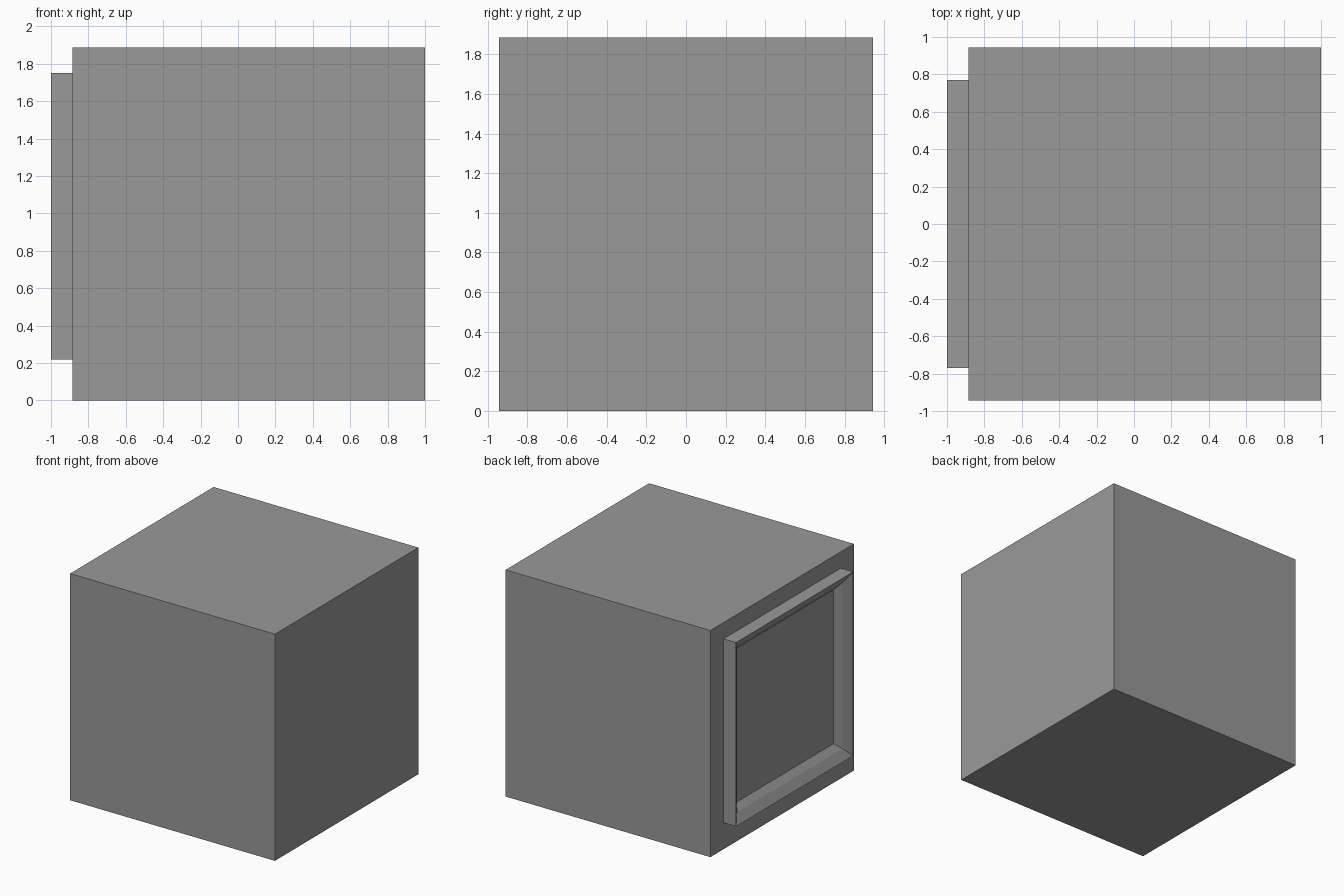
import bpy
import bmesh
from mathutils import Matrix, Vector

cube = bpy.data.objects.get("Cube")
if cube:
    bpy.data.objects.remove(cube)

# One grey material
GREY = (0.32, 0.32, 0.32, 1)
grey = bpy.data.materials.new("plain_grey")
grey.use_nodes = True
grey.diffuse_color = GREY
grey.node_tree.nodes["Principled BSDF"].inputs["Base Color"].default_value = GREY


def finish(name, bm):
    bmesh.ops.recalc_face_normals(bm, faces=bm.faces)
    mesh = bpy.data.meshes.new(name)
    bm.to_mesh(mesh)
    bm.free()
    mesh.materials.append(grey)
    obj = bpy.data.objects.new(name, mesh)
    bpy.context.collection.objects.link(obj)


def box(low, high):
    low, high = Vector(low), Vector(high)
    bm = bmesh.new()
    place = Matrix.Translation((low + high) / 2) @ Matrix.Diagonal((*(high - low), 1))
    bmesh.ops.create_cube(bm, size=1, matrix=place)
    return bm


# Main body
SIDE = -0.885
HALF = 0.943
finish("body", box((SIDE, -HALF, 0), (1, HALF, 2 * HALF)))

# Side frame: a slab with a stepped opening sunk into its outer face
RIM, STEP, DEPTH = 0.075, 0.05, 0.046
bm = box((-1, -0.77, 0.22), (SIDE, 0.77, 1.75))
bm.normal_update()
panel = min(bm.faces, key=lambda f: f.calc_center_median().x)
for width in (RIM, STEP):
    bmesh.ops.inset_region(bm, faces=[panel], thickness=width, use_even_offset=True)
    bmesh.ops.translate(bm, verts=panel.verts, vec=(DEPTH, 0, 0))
finish("side_frame", bm)
